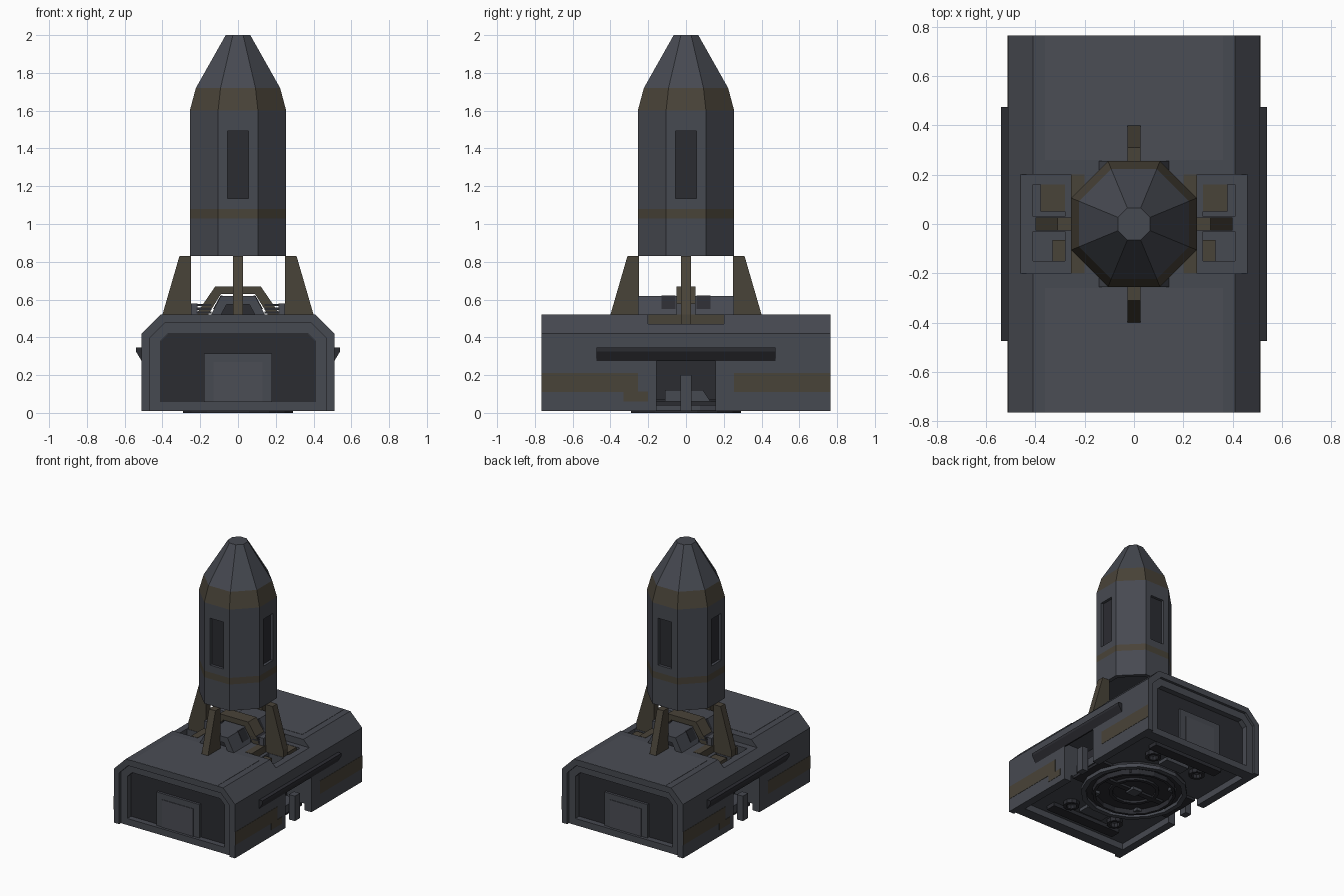
import bpy, bmesh, math

if "Cube" in bpy.data.objects:
    bpy.data.objects.remove(bpy.data.objects["Cube"])

def material(name, r, g, b):
    m = bpy.data.materials.new(name)
    m.diffuse_color = (r, g, b, 1)
    m.use_nodes = True
    m.node_tree.nodes["Principled BSDF"].inputs["Base Color"].default_value = m.diffuse_color
    return m

GREY = material("steel_grey", 0.062, 0.067, 0.082)
LIGHT = material("panel_grey", 0.070, 0.075, 0.090)
DARK = material("dark_grey", 0.024, 0.025, 0.031)
BROWN = material("dull_bronze", 0.066, 0.056, 0.040)

def finish(name, bm, mat):
    bmesh.ops.recalc_face_normals(bm, faces=bm.faces)
    me = bpy.data.meshes.new(name)
    bm.to_mesh(me)
    bm.free()
    ob = bpy.data.objects.new(name, me)
    bpy.context.collection.objects.link(ob)
    me.materials.append(mat)
    return ob

def box(name, x0, x1, y0, y1, z0, z1, mat=GREY):
    bm = bmesh.new()
    bmesh.ops.create_cube(bm, size=1)
    for v in bm.verts:
        v.co = (x1 if v.co.x > 0 else x0, y1 if v.co.y > 0 else y0, z1 if v.co.z > 0 else z0)
    return finish(name, bm, mat)

def prism(name, pts, a, b, axis='Y', mat=GREY):
    """Extrude a closed 2D profile (x,z along Y; y,z along X) from a to b."""
    bm = bmesh.new()
    put = (lambda p, t: (p[0], t, p[1])) if axis == 'Y' else (lambda p, t: (t, p[0], p[1]))
    lo = [bm.verts.new(put(p, a)) for p in pts]
    hi = [bm.verts.new(put(p, b)) for p in pts]
    bm.faces.new(lo)
    bm.faces.new(hi)
    n = len(pts)
    for i in range(n):
        j = (i + 1) % n
        bm.faces.new((lo[i], lo[j], hi[j], hi[i]))
    return finish(name, bm, mat)

def lathe(name, prof, sides, mat, closed=False, cx=0, cy=0):
    """Rings of (apothem, z), faces square to the axes, capped or closed as a loop."""
    bm = bmesh.new()
    k = 1 / math.cos(math.pi / sides)
    rings = []
    for r, z in prof:
        rings.append([bm.verts.new((cx + r * k * math.cos((i + .5) * math.tau / sides),
                                    cy + r * k * math.sin((i + .5) * math.tau / sides), z)) for i in range(sides)])
    pairs = list(zip(rings, rings[1:] + rings[:1]))
    for lo, hi in (pairs if closed else pairs[:-1]):
        for i in range(sides):
            j = (i + 1) % sides
            bm.faces.new((lo[i], lo[j], hi[j], hi[i]))
    if not closed:
        bm.faces.new(rings[0])
        bm.faces.new(rings[-1])
    return finish(name, bm, mat)

def cut(ob, cutter):
    mod = ob.modifiers.new("cut", 'BOOLEAN')
    mod.operation, mod.solver, mod.object = 'DIFFERENCE', 'EXACT', cutter
    bpy.context.view_layer.objects.active = ob
    bpy.ops.object.modifier_apply(modifier=mod.name)
    bpy.data.objects.remove(cutter)

def sym(pts):
    return pts + [(-x, z) for x, z in reversed(pts)]

def span(s, a, b):
    return (a, b) if s > 0 else (-b, -a)

# Base hull with chamfered roof edges
hull = prism("base_hull", sym([(0.51, 0.01), (0.51, 0.42), (0.41, 0.52)]), -0.765, 0.765)
cut(hull, box("cutter", -0.45, 0.45, -0.66, 0.66, -0.1, 0.06))
for s in (-1, 1):
    # stepped recess in each end wall
    cut(hull, prism("cutter", sym([(0.465, -0.1), (0.465, 0.40), (0.39, 0.475)]), s * 0.745, s * 0.9))
    cut(hull, prism("cutter", sym([(0.41, 0.06), (0.41, 0.38), (0.37, 0.42)]), s * 0.70, s * 0.9))
    # side doorway, roof trough and its shaft
    cut(hull, box("cutter", *span(s, 0.30, 0.6), -0.155, 0.155, -0.1, 0.30))
    cut(hull, box("cutter", *span(s, 0.22, 0.46), -0.20, 0.20, 0.47, 0.6))
    cut(hull, box("cutter", *span(s, 0.28, 0.41), -0.15, 0.16, 0.38, 0.6))

for s, end in ((-1, "front"), (1, "back")):
    # End wall panel and door
    prism(end + "_wall_panel", sym([(0.408, 0.062), (0.408, 0.379), (0.369, 0.418)]), s * 0.69, s * 0.704, mat=DARK)
    box(end + "_door", -0.18, 0.18, *span(s, 0.69, 0.722), 0.02, 0.315, GREY)
    box(end + "_door_leaf", -0.13, 0.13, *span(s, 0.72, 0.726), 0.03, 0.27, LIGHT)
    # Roof panel
    box(end + "_roof_panel", -0.36, 0.36, *span(s, 0.26, 0.764), 0.515, 0.522, LIGHT)
    # Underside beam at each end
    box(end + "_underside_beam", -0.3, 0.3, *span(s, 0.52, 0.60), 0.03, 0.07, DARK)

for s, side in ((-1, "left"), (1, "right")):
    # Awning along the side
    prism(side + "_awning", [(s * 0.50, 0.345), (s * 0.54, 0.345), (s * 0.54, 0.325), (s * 0.51, 0.275), (s * 0.50, 0.275)],
          -0.475, 0.475, mat=DARK)
    # Bronze stripes
    for t in (-1, 1):
        box(side + "_stripe", *span(s, 0.50, 0.512), *span(t, 0.255, 0.764), 0.11, 0.21, BROWN)
    box(side + "_stripe_step", *span(s, 0.50, 0.512), *span(-s, 0.2, 0.33), 0.06, 0.112, BROWN)
    # Doorway lining, post and step
    box(side + "_doorway_back", *span(s, 0.29, 0.305), -0.155, 0.155, 0.04, 0.30, DARK)
    box(side + "_doorway_floor", *span(s, 0.29, 0.43), -0.155, 0.155, 0.04, 0.06, DARK)
    box(side + "_doorway_post", *span(s, 0.45, 0.50), -0.03, 0.03, 0.01, 0.20)
    prism(side + "_doorway_step", [(-0.11, 0.06), (0.13, 0.06), (0.09, 0.12), (-0.11, 0.12)],
          s * 0.33, s * 0.44, 'X', GREY)
    # Trough lining and machinery blocks
    box(side + "_trough_plate", *span(s, 0.20, 0.255), -0.20, 0.20, 0.46, 0.522, BROWN)
    box(side + "_trough_block", *span(s, 0.25, 0.38), 0.05, 0.16, 0.40, 0.468, BROWN)
    box(side + "_trough_small_block", *span(s, 0.28, 0.33), -0.155, -0.065, 0.38, 0.46, BROWN)
    box(side + "_trough_bridge", *span(s, 0.25, 0.41), -0.03, 0.03, 0.40, 0.468)
    # Slatted vents beside the cradle
    for i in range(3):
        box(side + "_vent_slat", *span(s, 0.14, 0.22), -0.05, 0.05, 0.525 + 0.02 * i, 0.537 + 0.02 * i, DARK)
    box(side + "_vent_end", *span(s, 0.215, 0.25), -0.05, 0.05, 0.52, 0.58, LIGHT)
    # Dark panels on the cradle slopes
    for t in (-1, 1):
        y0, y1 = span(t, 0.055, 0.13)
        prism(side + "_cradle_panel", [(s * 0.132, 0.55), (s * 0.092, 0.622), (s * 0.08, 0.622), (s * 0.11, 0.55)], y0, y1, mat=DARK)

# Grey cradle under the rocket with recessed ends, and its bronze rib
cradle = prism("cradle", sym([(0.148, 0.51), (0.09, 0.62)]), -0.255, 0.255)
for s in (-1, 1):
    cut(cradle, prism("cutter", sym([(0.10, 0.50), (0.06, 0.575)]), s * 0.2, s * 0.4))
    prism("cradle_end_panel", sym([(0.10, 0.51), (0.06, 0.575)]), s * 0.19, s * 0.202, mat=DARK)
prism("cradle_rib", [(0.165, 0.51), (0.09, 0.63), (-0.09, 0.63), (-0.165, 0.51),
      (-0.23, 0.51), (-0.12, 0.67), (0.12, 0.67), (0.23, 0.51)], -0.05, 0.05, mat=BROWN)

# Four support fins
fin = [(0.25, 0.46), (0.40, 0.46), (0.40, 0.52), (0.31, 0.83), (0.25, 0.83)]
for s in (-1, 1):
    prism("side_support_fin", [(s * x, z) for x, z in fin], -0.027, 0.027, 'Y', BROWN)
    prism("end_support_fin", [(s * x, max(z, 0.51)) for x, z in fin[:1] + fin[2:]], -0.027, 0.027, 'X', BROWN)

# Octagonal rocket: body, bands and nose
body = lathe("rocket_body", [(0.255, 0.83), (0.255, 1.03), (0.255, 1.08), (0.255, 1.60), (0.223, 1.72), (0.065, 2.0)], 8, GREY)
cut(body, lathe("cutter", [(0.225, 0.7), (0.225, 0.86)], 8, GREY))
for s in (-1, 1):
    cut(body, box("cutter", *span(s, 0.23, 0.3), -0.056, 0.056, 1.135, 1.492))
    cut(body, box("cutter", -0.056, 0.056, *span(s, 0.23, 0.3), 1.135, 1.492))
    box("side_window", *span(s, 0.225, 0.235), -0.056, 0.056, 1.135, 1.492, DARK)
    box("end_window", -0.056, 0.056, *span(s, 0.225, 0.235), 1.135, 1.492, DARK)
body.data.materials.append(BROWN)
for p in body.data.polygons:
    z = p.center.z
    if 1.03 < z < 1.08 or 1.60 < z < 1.72:
        p.material_index = 1

# Underside turntable and machinery
lathe("underside_outer_ring", [(0.335, 0.012), (0.37, 0.012), (0.37, 0.04), (0.335, 0.04)], 16, GREY, True)
lathe("underside_ring", [(0.27, 0.0), (0.29, 0.0), (0.29, 0.065), (0.27, 0.065)], 16, DARK, True)
lathe("underside_inner_ring", [(0.15, 0.02), (0.175, 0.02), (0.175, 0.065), (0.15, 0.065)], 16, DARK, True)
lathe("underside_disc", [(0.36, 0.038), (0.36, 0.07)], 16, DARK)
box("underside_hub", -0.04, 0.04, -0.04, 0.04, 0.015, 0.06)
for s in (-1, 1):
    for t in (-1, 1):
        box("ring_bracket", *span(s, 0.17, 0.21), *span(t, 0.17, 0.21), 0.015, 0.07)
        lathe("underside_port", [(0.035, 0.03), (0.055, 0.03), (0.055, 0.07), (0.035, 0.07)], 10, DARK, True, s * 0.2, t * 0.45)
    box("underside_spoke", *span(s, 0.05, 0.25), -0.02, 0.02, 0.02, 0.05, DARK)
    box("underside_panel", -0.1, 0.1, *span(s, 0.39, 0.48), 0.035, 0.07)
